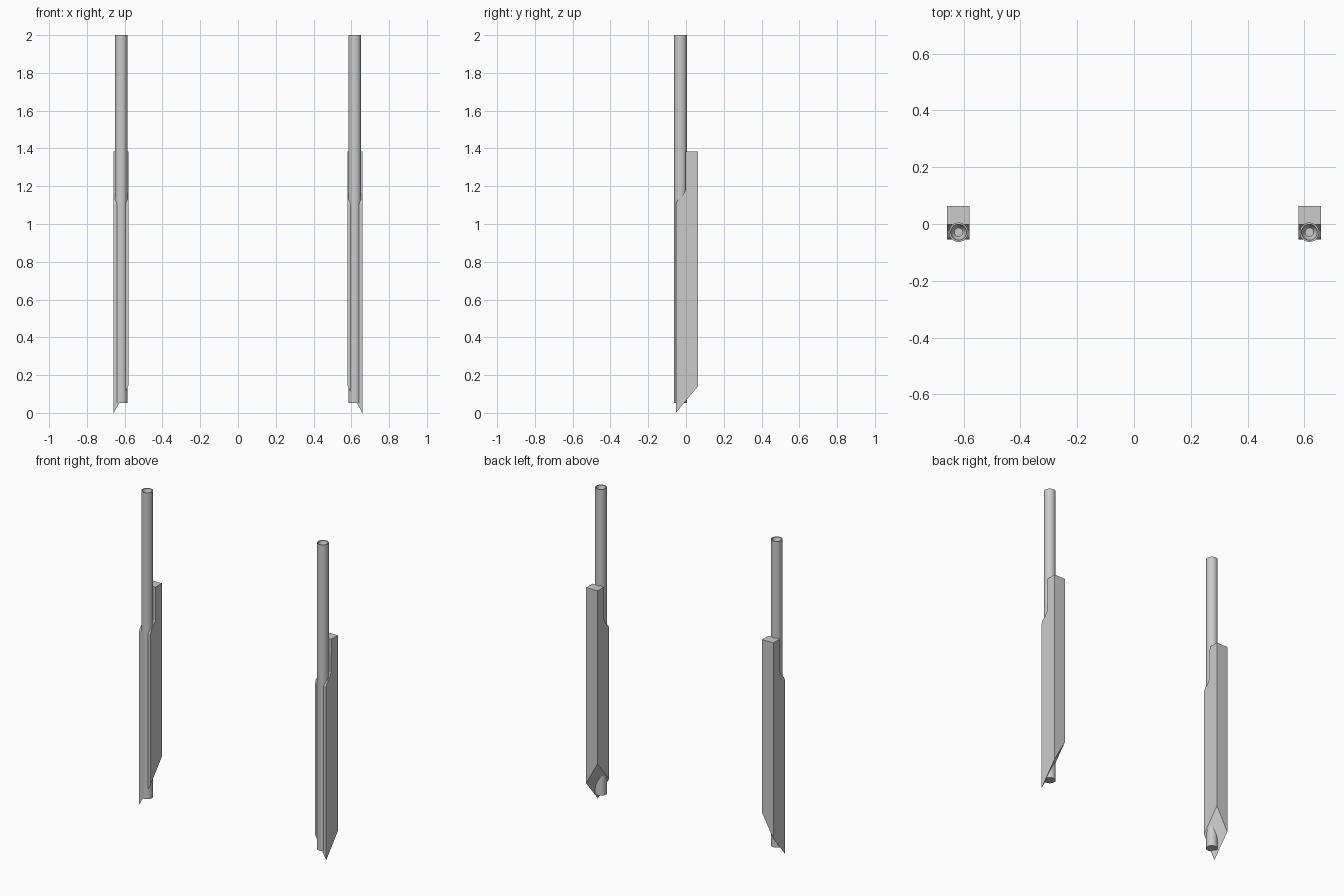
import bpy, bmesh, math

if "Cube" in bpy.data.objects:
    bpy.data.objects.remove(bpy.data.objects["Cube"])

CX, R, CY = 0.618, 0.034, -0.029   # post centre, pole radius, pole depth


def finish(name, bm):
    bmesh.ops.recalc_face_normals(bm, faces=bm.faces[:])
    me = bpy.data.meshes.new(name)
    bm.to_mesh(me)
    bm.free()
    ob = bpy.data.objects.new(name, me)
    bpy.context.collection.objects.link(ob)
    return ob


def stake(name, side):
    # side profile (y, z) extruded across x, with a diagonal pointed foot
    prof = [(-0.054, 0), (0.063, 0), (0.063, 1.385), (-0.002, 1.385),
            (-0.004, 1.175), (-0.025, 1.14), (-0.045, 1.125), (-0.054, 1.105)]
    bm = bmesh.new()
    x0, x1 = side * (CX + 0.040), side * (CX - 0.039)
    rings = []
    for x in (x0, x1):
        ring = []
        for i, (y, z) in enumerate(prof):
            if i < 2:
                z = (0.14 if i == 1 else 0) + (0.145 if x == x1 else 0)
            ring.append(bm.verts.new((x, y, z)))
        rings.append(ring)
        bm.faces.new(ring)
    n = len(prof)
    for i in range(n):
        j = (i + 1) % n
        bm.faces.new((rings[0][i], rings[0][j], rings[1][j], rings[1][i]))
    return finish(name, bm)


def pole(name, side):
    # revolved pole with a rim and a dished hollow in the top
    prof = [(R, 0.053), (R, 2.0), (0.028, 2.0), (0.026, 1.982), (0.015, 1.968)]
    seg = 32
    bm = bmesh.new()
    rings = [[bm.verts.new((side * CX + r * math.cos(2 * math.pi * k / seg),
                            CY + r * math.sin(2 * math.pi * k / seg), z))
              for k in range(seg)] for r, z in prof]
    for a, b in zip(rings, rings[1:]):
        for k in range(seg):
            j = (k + 1) % seg
            bm.faces.new((a[k], a[j], b[j], b[k]))
    bm.faces.new(rings[0])
    bm.faces.new(rings[-1])
    ob = finish(name, bm)
    bpy.ops.object.select_all(action='DESELECT')
    ob.select_set(True)
    bpy.context.view_layer.objects.active = ob
    bpy.ops.object.shade_smooth_by_angle(angle=math.radians(40))
    return ob


# left and right posts
for label, s in (("left", -1), ("right", 1)):
    stake(label + "_stake", s)
    pole(label + "_pole", s)
